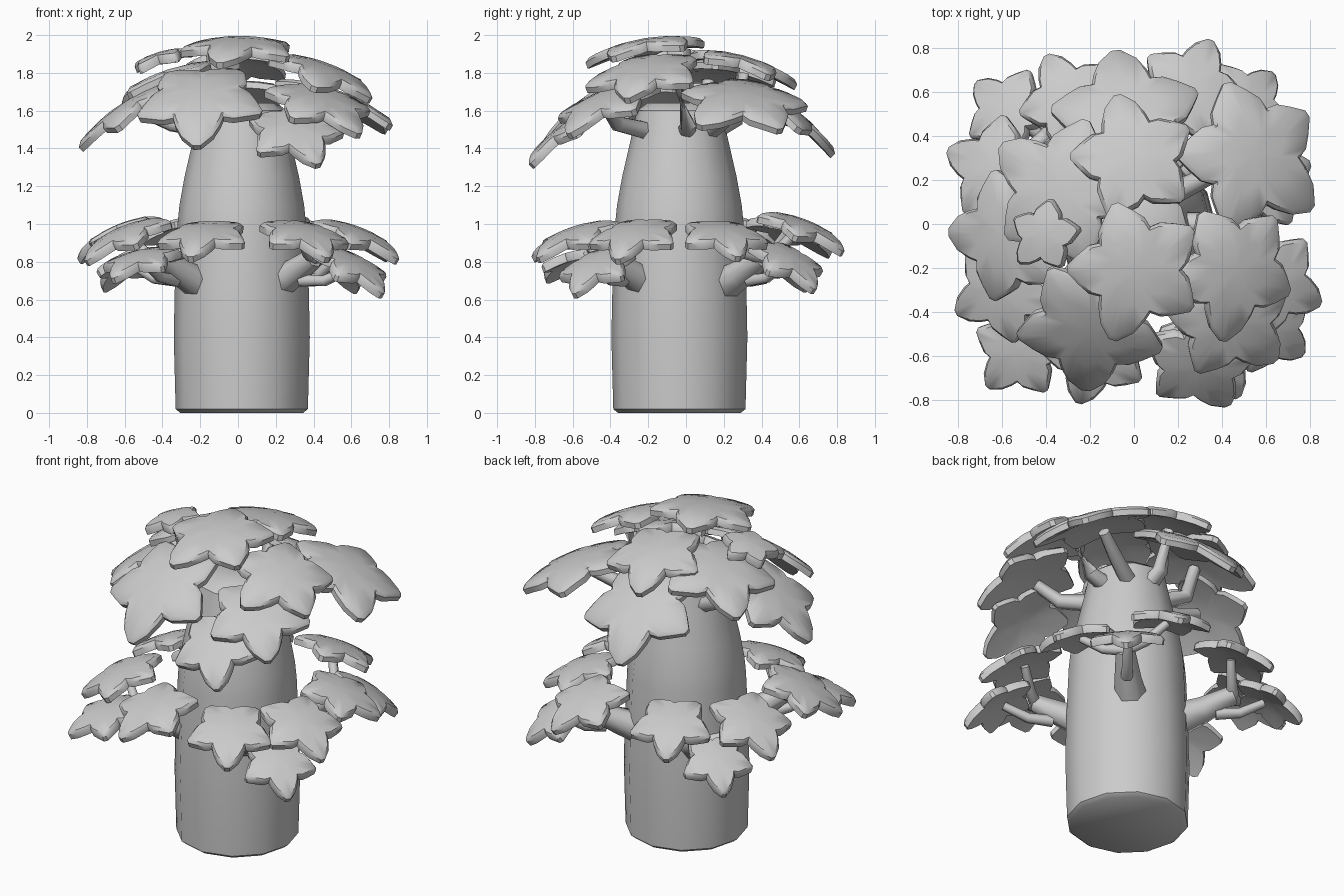
import bpy, bmesh, math
from mathutils import Matrix, Vector

if "Cube" in bpy.data.objects:
    bpy.data.objects.remove(bpy.data.objects["Cube"])

mat = bpy.data.materials.new("warm_grey")
mat.diffuse_color = (0.6, 0.6, 0.6, 1)
mat.use_nodes = True
mat.node_tree.nodes["Principled BSDF"].inputs["Base Color"].default_value = mat.diffuse_color


def finish(name, bm, angle=35):
    bmesh.ops.recalc_face_normals(bm, faces=bm.faces[:])
    me = bpy.data.meshes.new(name)
    bm.to_mesh(me)
    bm.free()
    me.materials.append(mat)
    ob = bpy.data.objects.new(name, me)
    bpy.context.collection.objects.link(ob)
    bpy.ops.object.select_all(action='DESELECT')
    ob.select_set(True)
    bpy.context.view_layer.objects.active = ob
    bpy.ops.object.shade_smooth_by_angle(angle=math.radians(angle))
    return ob


def loft(bm, rings, closed_ends=True):
    """Skin a list of equal-sized point rings."""
    vs = [[bm.verts.new(p) for p in r] for r in rings]
    n = len(vs[0])
    for a, b in zip(vs, vs[1:]):
        for i in range(n):
            j = (i + 1) % n
            bm.faces.new((a[i], a[j], b[j], b[i]))
    if closed_ends:
        bm.faces.new(vs[0])
        bm.faces.new(vs[-1])
    return vs


# Trunk: swollen lathe shape with a tapering shoulder
bm = bmesh.new()
profile = [(0, .325), (.02, .35), (.4, .36), (.65, .355), (1.0, .34), (1.1, .33),
           (1.25, .303), (1.45, .257), (1.6, .225), (1.64, .17)]
N = 12
loft(bm, [[(.02 + r * math.cos(2 * math.pi * i / N), -.035 + r * math.sin(2 * math.pi * i / N), z)
           for i in range(N)] for z, r in profile])
finish("trunk", bm, 40)


# Branch: tapered six-sided tube along a path
def branch(name, pts, r0, r1):
    pts = [Vector(p) for p in pts]
    rings = []
    for k, p in enumerate(pts):
        d = (pts[min(k + 1, len(pts) - 1)] - pts[max(k - 1, 0)]).normalized()
        u = d.cross(Vector((.13, .09, 1)) if abs(d.z) < .9 else Vector((1, 0, 0))).normalized()
        v = d.cross(u)
        r = r0 + (r1 - r0) * k / (len(pts) - 1)
        rings.append([p + r * (u * math.cos(a) + v * math.sin(a))
                      for a in (i * math.pi / 3 for i in range(6))])
    bm = bmesh.new()
    loft(bm, rings)
    finish(name, bm, 65)


# Leaf: gently domed five-lobed plate, tilted down towards az, longest lobe at az + spin
LOBE = [(-36, .66), (-27, .77), (-15, .86), (-3, 1.0), (3, 1.0), (15, .86), (27, .77)]


def leaf(name, x, y, z, R, tilt, az=None, spin=0, thick=.05):
    outline = []
    for lobe in range(5):
        for ang, r in LOBE:
            a = math.radians(lobe * 72 + ang + spin)
            if lobe == 0 and abs(ang) < 20:
                r *= 1.1
            outline.append((r * R * math.cos(a), r * R * math.sin(a)))

    def ring(s, drop, k=.17):
        return [(s * px, s * py, .08 * R - k * s * s * (px * px + py * py) / R - drop)
                for px, py in outline]
    bm = bmesh.new()
    vs = loft(bm, [ring(.5, 0), ring(.93, 0), ring(1, .015), ring(.98, thick), ring(.5, thick)], False)
    for r, zc in ((vs[0], .08 * R), (vs[-1], .08 * R - thick)):
        c = bm.verts.new((0, 0, zc))
        for i in range(len(r)):
            bm.faces.new((r[i], r[(i + 1) % len(r)], c))
    az = math.atan2(y, x) if az is None else math.radians(az)
    bm.transform(Matrix.Translation((x, y, z)) @ Matrix.Rotation(az, 4, 'Z')
                 @ Matrix.Rotation(math.radians(tilt), 4, 'Y'))
    finish(name, bm, 40)


# Crown leaves: x, y, z, radius, tilt, direction, spin
crown = [
    (.01, -.21, 1.96, .315, 9, -90, -18), (.46, -.21, 1.82, .305, 22, -25, -70),
    (0, .3, 1.87, .29, 15, 90, 14), (.54, .31, 1.67, .35, 22, 15, -52),
    (-.03, .5, 1.63, .35, 33, 90, 8), (-.2, -.48, 1.68, .345, 35, -98, 3),
    (.30, -.64, 1.51, .265, 34, -85, 22), (.44, -.43, 1.66, .30, 24, -55, 10),
    (-.33, .15, 1.80, .34, 17, 165, -20), (-.41, -.05, 1.90, .165, 16, 185, 40),
    (-.58, -.06, 1.63, .31, 32, 188, -10),
]
for i, p in enumerate(crown):
    leaf(f"crown_leaf_{i + 1}", *p)

# Lower leaf clusters: one group of three per corner, low leaf last
clusters = [
    [(.35, -.58, .96, .25, 20), (.63, -.27, .96, .25, 22), (.62, -.48, .79, .22, 30)],
    [(.58, .2, .96, .24, 20), (.26, .62, 1.0, .245, 22), (.51, .55, .82, .22, 32)],
    [(-.29, .56, .98, .24, 20), (-.63, .25, .97, .25, 24), (-.58, .52, .81, .21, 28)],
    [(-.18, -.58, .96, .25, 19), (-.60, -.3, .96, .25, 24), (-.52, -.58, .83, .22, 18)],
]
corners = [(1, -1), (1, 1), (-1, 1), (-1, -1)]
for c, (group, (sx, sy)) in enumerate(zip(clusters, corners)):
    fork = Vector((.40 * sx, .40 * sy, .82))
    branch(f"lower_branch_{c + 1}", [(.17 * sx, .18 * sy, .67), (.28 * sx, .28 * sy, .73), fork], .10, .055)
    for i, p in enumerate(group):
        leaf(f"lower_leaf_{c + 1}_{i + 1}", *p)
        tip = Vector((p[0] * .95, p[1] * .95, p[2] - .03))
        start = fork if i < 2 else Vector((.33 * sx, .33 * sy, .70))
        mid = start.lerp(tip, .5) - Vector((0, 0, .03))
        branch(f"lower_twig_{c + 1}_{i + 1}", [start, mid, tip], .035, .025)

# Upper branches carrying the crown
upper = [
    [(.15, 0, 1.48), (.33, .01, 1.52), (.42, -.05, 1.75)],
    [(.1, .1, 1.48), (.3, .2, 1.55), (.46, .28, 1.63)],
    [(.02, .12, 1.48), (.02, .26, 1.55), (0, .30, 1.80)],
    [(-.12, .05, 1.48), (-.3, .1, 1.56), (-.35, .12, 1.76)],
    [(-.1, -.05, 1.5), (-.35, -.06, 1.53), (-.52, -.06, 1.6)],
    [(.1, -.15, 1.48), (.25, -.36, 1.53), (.38, -.42, 1.62)],
]
for i, path in enumerate(upper):
    branch(f"upper_branch_{i + 1}", path, .055, .035)
